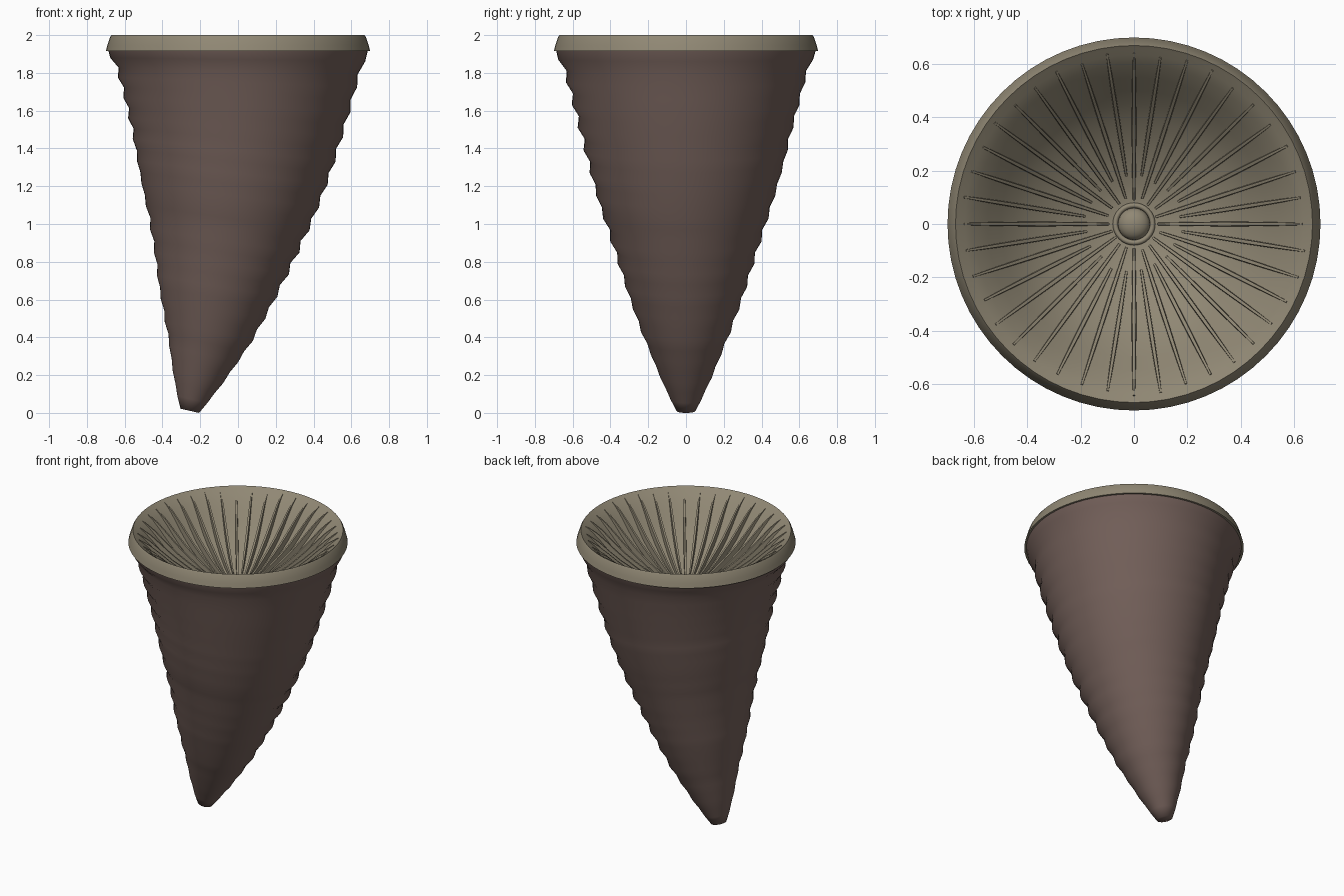
import bpy, math, random
from mathutils import Vector

if "Cube" in bpy.data.objects:
    bpy.data.objects.remove(bpy.data.objects["Cube"])
random.seed(4)

def material(name, col):
    m = bpy.data.materials.new(name)
    m.diffuse_color = (*col, 1)
    m.use_nodes = True
    m.node_tree.nodes["Principled BSDF"].inputs["Base Color"].default_value = m.diffuse_color
    return m

BROWN = material("brown_wall", (0.17, 0.115, 0.10))
OLIVE = material("olive_cup", (0.28, 0.245, 0.175))

def make(name, verts, faces, mat, angle=40):
    me = bpy.data.meshes.new(name)
    me.from_pydata(verts, [], faces)
    ob = bpy.data.objects.new(name, me)
    bpy.context.collection.objects.link(ob)
    me.materials.append(mat)
    bpy.ops.object.select_all(action='DESELECT')
    ob.select_set(True)
    bpy.context.view_layer.objects.active = ob
    bpy.ops.object.shade_smooth_by_angle(angle=math.radians(angle))
    return ob

def bridge(rings, n):
    return [(i*n + j, i*n + (j+1) % n, (i+1)*n + (j+1) % n, (i+1)*n + j)
            for i in range(rings - 1) for j in range(n)]

def interp(table, z):
    for a, b in zip(table, table[1:]):
        if z <= b[0]:
            t = (z - a[0]) / (b[0] - a[0])
            return [p + (q - p)*t for p, q in zip(a[1:], b[1:])]
    return list(table[-1][1:])

# horn wall: height -> axis x, radius, ring tilt
AXIS = [(0.012, -.255, .05, .22), (0.08, -.24, .085, .24), (.2, -.21, .14, .24), (.4, -.16, .22, .22),
        (.6, -.125, .295, .18), (.8, -.088, .357, .16), (1, -.06, .42, .15), (1.2, -.037, .48, .13),
        (1.4, -.02, .534, .11), (1.6, -.007, .586, .07), (1.8, 0, .638, .03), (1.93, 0, .69, 0)]
N, R = 64, 33
verts = []
for i in range(R):
    z = .012 + 1.918*i/(R - 1)
    cx, r, tilt = interp(AXIS, z)
    for j in range(N):
        a = math.tau*j/N
        # growth wrinkles: each ring alternates in and out, with a few broad folds
        w = (1 if i % 2 else -1)*.011*(.8 + .2*math.sin(a + 2*z))*min(1, z/.9)
        for zc, amp in ((.45, .006), (1.1, .010), (1.22, .010), (1.34, .008)):
            w += amp*math.exp(-((z - zc)/.03)**2)*(.7 + .3*math.sin(a + zc*9))
        rr = r + (w if 0 < i < R - 1 else 0)
        x = rr*math.cos(a)
        verts.append((cx + x*math.cos(tilt), rr*math.sin(a), z - x*math.sin(tilt)))
low = min(v[2] for v in verts)
verts = [(x, y, z - low*max(0, 1 - z/.2)) for x, y, z in verts]
faces = bridge(R, N) + [tuple(reversed(range(N)))]
make("horn_wall", verts, faces, BROWN, 75)

# flared rim and bowl in one lathe
BOWL = [(.66, 1.992), (.635, 1.975), (.6, 1.945), (.55, 1.89), (.5, 1.83), (.45, 1.775), (.4, 1.73),
        (.33, 1.68), (.25, 1.635), (.15, 1.595), (.085, 1.58), (.07, 1.58)]
profile = [(.66, 1.915), (.70, 1.915), (.692, 1.945), (.678, 1.988), (.67, 2.0)] + BOWL
M = 64
verts = [(r*math.cos(math.tau*j/M), r*math.sin(math.tau*j/M), z) for r, z in profile for j in range(M)]
faces = bridge(len(profile), M)
faces.append(tuple((len(profile) - 1)*M + j for j in range(M)))
make("rim_and_bowl", verts, faces, OLIVE, 45)

# radial blades following the bowl, long and short in turn
depth = sorted(BOWL)
K = 40
verts, faces = [], []
S = 8
for k in range(K):
    a = math.tau*k/K
    inner = (.085 if k % 2 == 0 else .17) + random.uniform(0, .02)
    outer = .645 + random.uniform(-.015, .005)
    d, s = Vector((math.cos(a), math.sin(a), 0)), Vector((-math.sin(a), math.cos(a), 0))
    base = len(verts)
    for i in range(S + 1):
        t = i/S
        r = inner + (outer - inner)*t
        z = interp(depth, r)[0]
        h = .004 + .034*math.sin(math.pi*(.08 + .92*t))
        half = .0055 + .004*math.sin(math.pi*t)
        slope = math.atan2(interp(depth, r + .01)[0] - z, .01)
        up = Vector((0, 0, math.cos(slope))) - d*math.sin(slope)
        p = d*r + Vector((0, 0, z))
        verts += [tuple(p + s*u*half + up*v) for u, v in ((-1, -.012), (1, -.012), (.7, h), (-.7, h))]
    faces += [tuple(base + f for f in q) for q in bridge(S + 1, 4)]
    faces += [(base + 3, base + 2, base + 1, base), tuple(base + S*4 + j for j in range(4))]
make("radial_blades", verts, faces, OLIVE, 30)

# central knob with a low collar
bpy.ops.mesh.primitive_uv_sphere_add(segments=24, ring_count=12, radius=.06, location=(0, 0, 1.585))
knob = bpy.context.object
knob.name = "centre_knob"
knob.scale.z = .7
knob.data.materials.append(OLIVE)
bpy.ops.object.shade_smooth()
bpy.ops.mesh.primitive_torus_add(major_radius=.07, minor_radius=.01, major_segments=32,
                                 minor_segments=8, location=(0, 0, 1.584))
collar = bpy.context.object
collar.name = "knob_collar"
collar.data.materials.append(OLIVE)
bpy.ops.object.shade_smooth()
